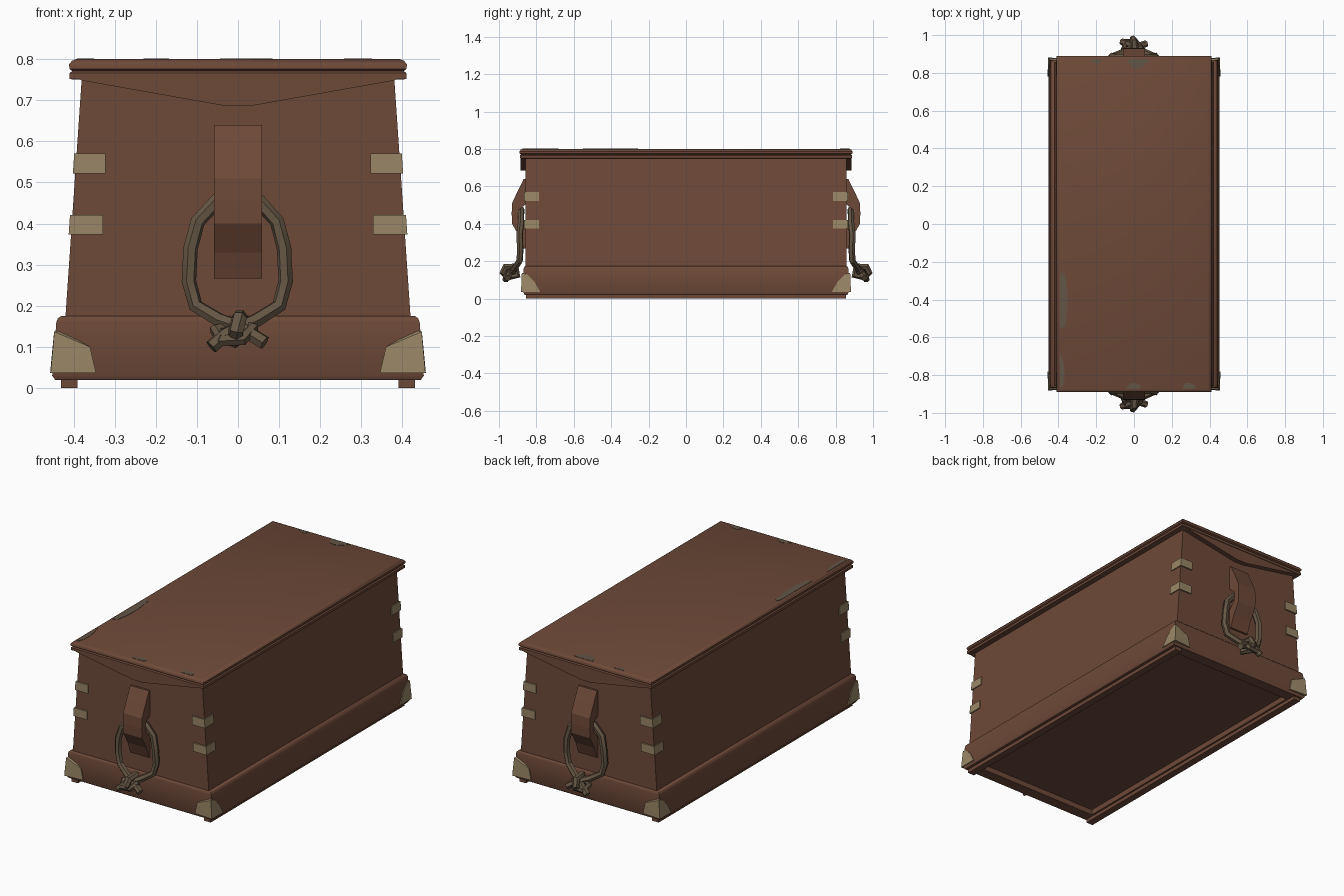
import bpy, bmesh, math, random

random.seed(4)
if "Cube" in bpy.data.objects:
    bpy.data.objects.remove(bpy.data.objects["Cube"], do_unlink=True)


def material(name, rgb):
    m = bpy.data.materials.new(name)
    m.use_nodes = True
    col = (*rgb, 1)
    m.diffuse_color = col
    bsdf = next(n for n in m.node_tree.nodes if n.type == "BSDF_PRINCIPLED")
    bsdf.inputs["Base Color"].default_value = col
    return m


WOOD = material("brown_wood", (0.155, 0.067, 0.040))
METAL = material("pale_brass", (0.32, 0.24, 0.135))
ROPE = material("rope_brown", (0.13, 0.092, 0.056))
WORN = material("worn_wood", (0.12, 0.090, 0.062))


def finish(name, bm, mat, angle=0):
    bmesh.ops.recalc_face_normals(bm, faces=bm.faces)
    me = bpy.data.meshes.new(name)
    bm.to_mesh(me)
    bm.free()
    me.materials.append(mat)
    if angle:
        me.shade_smooth()
        me.set_sharp_from_angle(angle=math.radians(angle))
    ob = bpy.data.objects.new(name, me)
    bpy.context.collection.objects.link(ob)
    return ob


def loft(name, rings, mat, angle=0):
    """Stack of rectangles given as half width, half depth, height."""
    bm = bmesh.new()
    loops = [[bm.verts.new((i * x, j * y, z)) for i, j in ((-1, -1), (1, -1), (1, 1), (-1, 1))]
             for x, y, z in rings]
    for a, b in zip(loops, loops[1:]):
        for k in range(4):
            n = (k + 1) % 4
            bm.faces.new((a[k], a[n], b[n], b[k]))
    bm.faces.new(loops[0])
    bm.faces.new(loops[-1])
    return finish(name, bm, mat, angle)


def prism(name, start, end, mat):
    """Solid between two matching outlines."""
    bm = bmesh.new()
    a = [bm.verts.new(p) for p in start]
    b = [bm.verts.new(p) for p in end]
    for k in range(len(a)):
        n = (k + 1) % len(a)
        bm.faces.new((a[k], a[n], b[n], b[k]))
    bm.faces.new(a)
    bm.faces.new(b)
    return finish(name, bm, mat)


def hull(name, points, mat):
    bm = bmesh.new()
    for p in points:
        bm.verts.new(p)
    res = bmesh.ops.convex_hull(bm, input=bm.verts)
    inner = [v for v in res["geom_interior"] if isinstance(v, bmesh.types.BMVert)]
    bmesh.ops.delete(bm, geom=inner, context="VERTS")
    return finish(name, bm, mat)


def rope(name, points, side, radius=0.018, closed=False):
    cu = bpy.data.curves.new(name, "CURVE")
    cu.dimensions = "3D"
    cu.bevel_depth = radius
    cu.bevel_resolution = 1
    cu.use_fill_caps = True
    sp = cu.splines.new("POLY")
    sp.points.add(len(points) - 1)
    for p, (x, y, z) in zip(sp.points, points):
        p.co = (x, side * y, z, 1)
    sp.use_cyclic_u = closed
    cu.materials.append(ROPE)
    ob = bpy.data.objects.new(name, cu)
    bpy.context.collection.objects.link(ob)
    bpy.ops.object.select_all(action="DESELECT")
    ob.select_set(True)
    bpy.context.view_layer.objects.active = ob
    bpy.ops.object.convert(target="MESH")
    me = bpy.context.object.data
    me.shade_smooth()
    me.set_sharp_from_angle(angle=math.radians(40))


def body_half(z):
    return 0.42 - 0.04 * (z - 0.17) / 0.58


# Tapered chest body, plinth with hollow underside, moulded lid
loft("body", [(0.42, 0.857, 0.17), (0.38, 0.857, 0.755)], WOOD)
loft("plinth", [(0.38, 0.80, 0.05), (0.38, 0.80, 0.02), (0.445, 0.862, 0.02),
                (0.452, 0.868, 0.03), (0.442, 0.868, 0.16), (0.438, 0.865, 0.17),
                (0.43, 0.86, 0.175), (0.40, 0.84, 0.175)], WOOD, 50)
loft("lid", [(0.40, 0.88, 0.75), (0.41, 0.888, 0.752), (0.41, 0.888, 0.766),
             (0.403, 0.882, 0.771), (0.41, 0.89, 0.776), (0.411, 0.89, 0.787),
             (0.404, 0.884, 0.796), (0.394, 0.875, 0.80)], WOOD, 35)

# Runners under the long sides
for s in (-1, 1):
    outline = [(s * 0.39, 0.0), (s * 0.43, 0.0), (s * 0.43, 0.025), (s * 0.39, 0.025)]
    prism("runner", [(x, -0.855, z) for x, z in outline],
          [(x, 0.855, z) for x, z in outline], WOOD)

for s in (-1, 1):
    end = "front" if s < 0 else "back"

    # Pointed apron below the lid
    outline = [(-0.39, 0.755), (-0.38, 0.748), (-0.03, 0.686), (0.03, 0.686),
               (0.38, 0.748), (0.39, 0.755)]
    prism(end + "_apron", [(x, s * 0.85, z) for x, z in outline],
          [(x, s * 0.885, z) for x, z in outline], WOOD)

    # Arched handle block with a notch for the rope
    profile = [(0.85, 0.64), (0.868, 0.64), (0.90, 0.575), (0.93, 0.51), (0.932, 0.455),
               (0.93, 0.40), (0.89, 0.33), (0.868, 0.267), (0.85, 0.267),
               (0.85, 0.37), (0.895, 0.42), (0.90, 0.47), (0.85, 0.51)]
    prism(end + "_handle_block", [(-0.058, s * y, z) for y, z in profile],
          [(0.058, s * y, z) for y, z in profile], WOOD)

    # Rope loop, its two tails and the knot wraps
    half = [(0.05, 0.882, 0.455), (0.095, 0.882, 0.405), (0.112, 0.89, 0.34),
            (0.116, 0.886, 0.26), (0.10, 0.89, 0.20)]
    left = [(-x * 1.03, y, z) for x, y, z in half]
    loop = ([(-0.065, 0.965, 0.10), (-0.03, 0.955, 0.13), (0.045, 0.915, 0.165)]
            + half[::-1] + [(0, 0.88, 0.475)] + left
            + [(-0.045, 0.915, 0.165), (0.0, 0.935, 0.15), (0.065, 0.955, 0.11)])
    rope(end + "_rope_loop", loop, s)
    rope(end + "_knot_wrap", [(0, 0.90, 0.125), (-0.008, 0.95, 0.115), (-0.005, 0.98, 0.14),
                              (0.003, 0.965, 0.17), (0.005, 0.91, 0.175)], s, 0.019, True)
    rope(end + "_knot_cross", [(-0.055, 0.93, 0.14), (-0.04, 0.965, 0.115), (0.01, 0.965, 0.118),
                               (0.035, 0.94, 0.145), (0, 0.91, 0.15)], s, 0.016, True)

    for t in (-1, 1):
        # Two brass corner straps
        for lo, hi, tip in ((0.522, 0.57, 0.322), (0.374, 0.421, 0.328)):
            pts = []
            for z in (lo, hi):
                w = body_half(z) + 0.006
                pts += [(w, 0.865), (tip, 0.865), (tip, 0.85), (w, 0.785), (w - 0.02, 0.785)]
            zs = [lo] * 5 + [hi] * 5
            hull("corner_strap", [(t * x, s * y, z) for (x, y), z in zip(pts, zs)], METAL)

        # Brass cap on the plinth corner
        cap = [(0.456, 0.882, 0.036), (0.447, 0.878, 0.137), (0.43, 0.86, 0.14),
               (0.345, 0.874, 0.036), (0.345, 0.85, 0.036), (0.36, 0.874, 0.10),
               (0.36, 0.85, 0.10), (0.457, 0.78, 0.036), (0.43, 0.78, 0.036),
               (0.452, 0.81, 0.09), (0.43, 0.81, 0.09), (0.448, 0.85, 0.13)]
        hull("corner_cap", [(t * x, s * y, z) for x, y, z in cap], METAL)

# Worn patches along the lid edges: centre and half size
for cx, cy, rx, ry in ((-0.385, -0.40, 0.04, 0.17), (-0.39, -0.78, 0.025, 0.09),
                       (0.02, 0.87, 0.06, 0.045), (-0.2, 0.875, 0.03, 0.03),
                       (0.0, -0.87, 0.04, 0.03), (0.29, -0.87, 0.04, 0.03)):
    ring = []
    for k in range(12):
        a = math.tau * k / 12
        r = random.uniform(0.8, 1.1)
        ring.append((max(-0.392, cx + rx * r * math.cos(a)),
                     max(-0.873, min(0.873, cy + ry * r * math.sin(a)))))
    hull("worn_patch", [(x, y, z) for x, y in ring for z in (0.798, 0.8015)], WORN)
